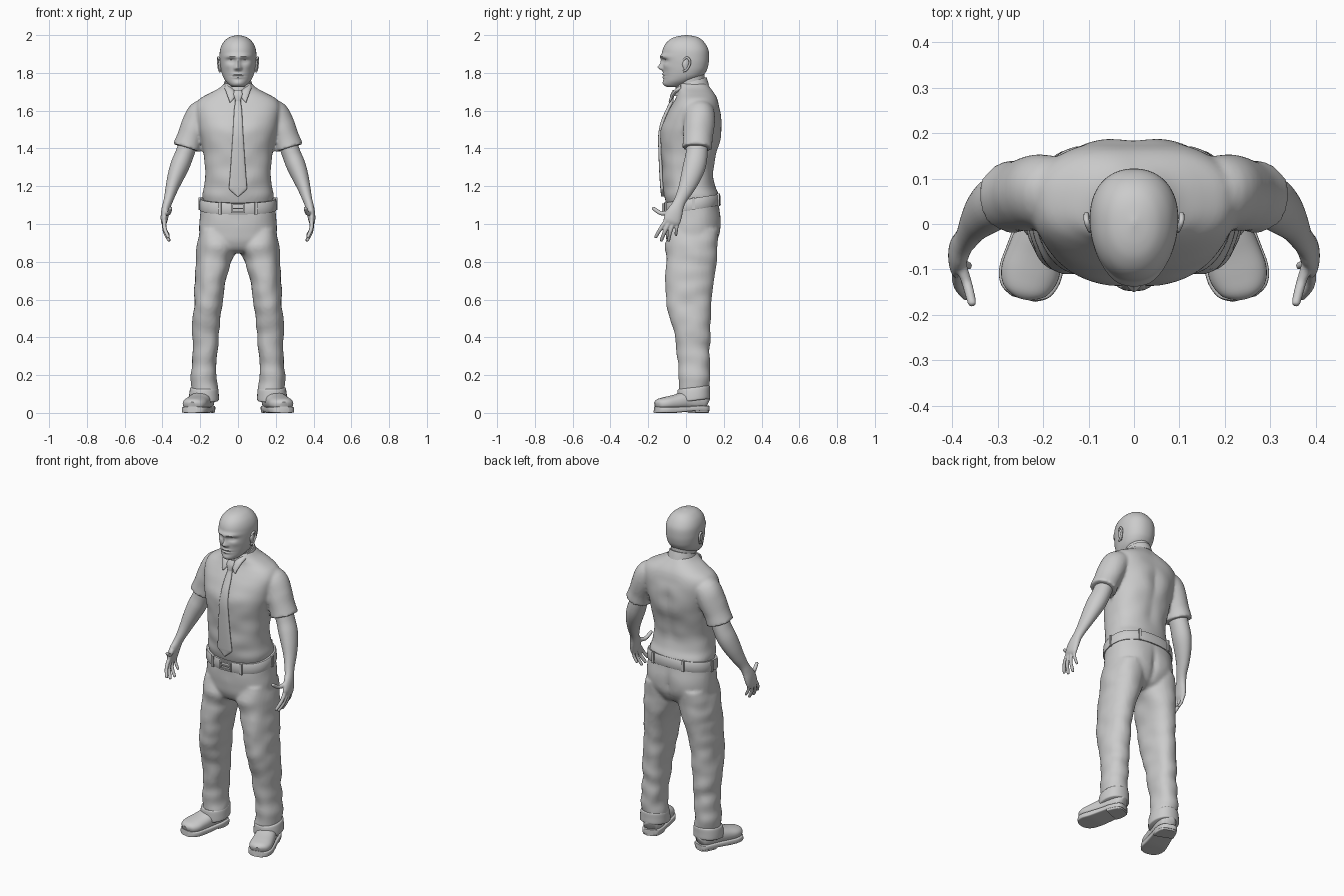
import bpy, bmesh, math
from mathutils import Vector, Matrix, noise


def spline(secs, steps):
    """Catmull-Rom interpolation of section rows."""
    out = []
    for i in range(len(secs) - 1):
        a, b, c, d = (secs[max(0, min(len(secs) - 1, i + k))] for k in (-1, 0, 1, 2))
        for s in range(steps):
            t = s / steps
            out.append([0.5 * (2 * q + (r - p) * t + (2 * p - 5 * q + 4 * r - w) * t * t
                               + (3 * q - p - 3 * r + w) * t ** 3) for p, q, r, w in zip(a, b, c, d)])
    return out + [list(secs[-1])]


def loft(bm, secs, n=32, steps=5, p=2.0, flat=True, side=1, slope=0.0, fold=0.0, taper=0.0, bumps=()):
    """Skin superellipse sections (x, y, z, rx, ry); flat keeps slices horizontal."""
    rows = spline(secs, steps)
    pts = [Vector(r[:3]) for r in rows]
    rings = []
    for i, r in enumerate(rows):
        u, v = Vector((1, 0, 0)), Vector((0, 1, 0))
        if not flat:
            t = (pts[min(i + 1, len(pts) - 1)] - pts[max(i - 1, 0)]).normalized()
            u = (u - t * t.x).normalized()
            v = t.cross(u)
        ring = []
        for k in range(n):
            a = 2 * math.pi * k / n
            c, s = math.cos(a), math.sin(a)
            d = u * math.copysign(abs(c) ** (2 / p), c) * max(r[3], .001) \
                + v * math.copysign(abs(s) ** (2 / p), s) * max(r[4], .001)
            if fold:
                q = pts[i] + d
                d += d.normalized() * fold * noise.noise(Vector((abs(q.x) * 9, q.y * 9, q.z * 13)))
            co = pts[i] + d
            co.x *= 1 + taper * co.y
            co.z += slope * d.y
            for bx, bz, sx, sz, amp, face in bumps:
                w = max(0, min(1, d.y * face * 20))
                for m in ((1, -1) if bx else (1,)):
                    co.y += face * w * amp * math.exp(-((co.x - m * bx) / sx) ** 2 / 2 - ((r[2] - bz) / sz) ** 2 / 2)
            ring.append(bm.verts.new((co.x * side, co.y, co.z)))
        rings.append(ring)
    for a, b in zip(rings, rings[1:]):
        for k in range(n):
            bm.faces.new((a[k], a[(k + 1) % n], b[(k + 1) % n], b[k]))
    bm.faces.new(rings[0][::-1])
    bm.faces.new(rings[-1])


def slices(rows):
    """(z, half width, front y, back y) to section rows."""
    return [(0, (f + b) / 2, z, w, (b - f) / 2) for z, w, f, b in rows]


def box(bm, loc, size, turn=0.0):
    m = Matrix.Translation(loc) @ Matrix.Rotation(turn, 4, 'Z') @ Matrix.Diagonal((*size, 1))
    bmesh.ops.create_cube(bm, size=1, matrix=m)


def finish(name, bm, voxel=0.0, smooth=3):
    bmesh.ops.recalc_face_normals(bm, faces=bm.faces)
    me = bpy.data.meshes.new(name)
    bm.to_mesh(me)
    bm.free()
    ob = bpy.data.objects.new(name, me)
    bpy.context.collection.objects.link(ob)
    bpy.context.view_layer.objects.active = ob
    bpy.ops.object.select_all(action='DESELECT')
    ob.select_set(True)
    if voxel:
        me.polygons.foreach_set("use_smooth", [True] * len(me.polygons))
        r = ob.modifiers.new("merge", 'REMESH')
        r.mode, r.voxel_size, r.use_smooth_shade = 'VOXEL', voxel, True
        s = ob.modifiers.new("soften", 'SMOOTH')
        s.factor, s.iterations = 0.5, smooth
    else:
        bpy.ops.object.shade_smooth_by_angle(angle=math.radians(40))
    return ob


# head with sculpted face
bm = bmesh.new()
face = [(.035, 1.887, .026, .009, .012, -1), (.036, 1.864, .016, .009, -.014, -1), (.036, 1.862, .011, .004, .006, -1),
        (0, 1.852, .009, .020, .012, -1), (0, 1.829, .011, .010, .021, -1), (.013, 1.823, .006, .006, .008, -1),
        (0, 1.792, .020, .004, .007, -1), (0, 1.777, .018, .005, .007, -1), (0, 1.785, .024, .002, -.004, -1),
        (0, 1.747, .020, .010, .006, -1), (.055, 1.835, .015, .012, .004, -1)]
loft(bm, slices([(1.725, .03, -.10, -.02), (1.735, .046, -.115, .0), (1.755, .066, -.118, .04), (1.78, .080, -.119, .085),
                 (1.81, .089, -.121, .108), (1.84, .094, -.123, .118), (1.875, .097, -.126, .122), (1.92, .095, -.124, .119),
                 (1.955, .082, -.108, .102), (1.98, .060, -.08, .078), (1.993, .036, -.047, .05), (2.0, .004, -.003, .008)]),
     n=128, steps=7, p=2.15, taper=.7, bumps=face)
finish("head", bm)

# neck
bm = bmesh.new()
loft(bm, slices([(1.66, .072, -.04, .11), (1.73, .066, -.048, .10), (1.80, .068, -.05, .098)]))
finish("neck", bm)

# ears: bowl plus curled rim
bm = bmesh.new()
for s in (1, -1):
    loft(bm, [(.094, .0, 1.81, .006, .006), (.096, -.002, 1.845, .009, .018), (.096, .003, 1.872, .006, .01)], n=16, side=s)
    loft(bm, [(.096, -.014, 1.808, .006, .006), (.100, .004, 1.818, .006, .006), (.104, .019, 1.845, .006, .006),
              (.105, .019, 1.868, .006, .006), (.104, .004, 1.881, .006, .006), (.098, -.013, 1.868, .005, .005)],
         n=12, side=s, flat=False)
finish("ears", bm)

# short sleeved shirt
bm = bmesh.new()
body = [(0, 1.45, .02, .12, -.008, 1), (.09, 1.53, .05, .06, .006, 1), (.085, 1.50, .05, .04, .008, -1), (0, 1.5, .015, .06, -.006, -1)]
loft(bm, slices([(1.10, .180, -.10, .165), (1.15, .188, -.115, .172), (1.20, .178, -.122, .157), (1.28, .176, -.127, .147),
                 (1.38, .184, -.132, .166), (1.47, .201, -.133, .183), (1.56, .222, -.112, .186), (1.62, .226, -.083, .178),
                 (1.66, .205, -.06, .166), (1.69, .155, -.047, .150), (1.72, .098, -.047, .128), (1.745, .07, -.045, .11)]),
     n=64, steps=6, p=2.35, fold=.006, bumps=body)
for s in (1, -1):
    loft(bm, [(.14, .07, 1.605, .05, .07), (.19, .07, 1.58, .078, .082), (.224, .07, 1.52, .076, .082),
              (.25, .062, 1.46, .071, .078), (.266, .059, 1.42, .073, .079), (.272, .058, 1.402, .076, .081)],
         flat=False, side=s, fold=.005)
finish("shirt", bm, .009)

# collar band and wings
bm = bmesh.new()
loft(bm, slices([(1.705, .084, -.062, .122), (1.73, .078, -.058, .115), (1.752, .072, -.054, .108)]), n=48, slope=.32)
for s in (1, -1):
    loft(bm, [(.058, -.022, 1.725, .016, .012), (.042, -.056, 1.702, .022, .01), (.036, -.076, 1.672, .018, .008),
              (.042, -.088, 1.645, .003, .004)], n=16, flat=False, side=s)
finish("collar", bm)

# necktie with knot
bm = bmesh.new()
tie = [(1.71, -.060, .018), (1.685, -.072, .024), (1.66, -.076, .016), (1.645, -.078, .015), (1.60, -.099, .021),
       (1.54, -.124, .024), (1.47, -.137, .028), (1.38, -.136, .034), (1.28, -.132, .041), (1.20, -.127, .047),
       (1.18, -.125, .043), (1.145, -.122, .003)]
loft(bm, [(0, y, z, w, .010) for z, y, w in tie], n=24, p=2.6)
finish("necktie", bm)

# trousers
bm = bmesh.new()
loft(bm, slices([(1.11, .196, -.108, .172), (1.04, .202, -.110, .180), (.97, .208, -.110, .180), (.92, .20, -.102, .172),
                 (.87, .16, -.075, .145), (.85, .09, -.03, .10)]), n=64, p=2.3, fold=.004, slope=.1,
     bumps=[(.09, .98, .05, .06, .007, 1), (0, .95, .012, .08, -.012, 1)])
for s in (1, -1):
    loft(bm, [(.108, .035, .97, .098, .132), (.112, .032, .87, .105, .138), (.129, .028, .80, .093, .135),
              (.143, .020, .70, .084, .127), (.155, .015, .60, .077, .119), (.164, .022, .50, .073, .108),
              (.170, .035, .40, .071, .095), (.176, .042, .30, .066, .086), (.178, .042, .20, .064, .083),
              (.180, .040, .12, .068, .084), (.180, .040, .08, .070, .084)], p=2.25, side=s, fold=.012)
finish("trousers", bm, .01)

# turned up trouser cuffs
bm = bmesh.new()
for s in (1, -1):
    loft(bm, [(.180, .040, .065, .074, .082), (.180, .040, .072, .079, .087), (.180, .040, .10, .078, .087),
              (.179, .041, .128, .074, .086), (.179, .041, .135, .066, .082)], p=2.2, side=s, slope=.12)
finish("trouser_cuffs", bm)

# belt with loops and buckle
bm = bmesh.new()
loft(bm, slices([(1.076, .200, -.112, .178), (1.080, .205, -.117, .184), (1.130, .202, -.117, .181), (1.134, .196, -.112, .175)]),
     n=64, steps=2, p=2.35, slope=.16)
finish("belt", bm)
bm = bmesh.new()
for s in (1, -1):
    for x, y, z, turn in ((.095, -.106, 1.083, .2), (.202, .04, 1.106, 1.57), (.10, .171, 1.128, -.2)):
        box(bm, (x * s, y, z), (.014, .014, .066), turn * s)
finish("belt_loops", bm)
bm = bmesh.new()
for x in (-.034, .034):
    box(bm, (x, -.120, 1.083), (.008, .012, .052))
for z in (1.061, 1.105):
    box(bm, (0, -.120, z), (.07, .012, .008))
box(bm, (.0, -.122, 1.083), (.06, .008, .006))
finish("belt_buckle", bm)

# bare arms and hands
bm = bmesh.new()
fingers = [((.390, -.108, 1.015), (.388, -.135, .975), (.370, -.160, .932), .0105),
           ((.393, -.088, 1.010), (.388, -.112, .960), (.366, -.130, .915), .0105),
           ((.393, -.066, 1.010), (.388, -.082, .960), (.364, -.092, .913), .0100),
           ((.390, -.045, 1.015), (.386, -.050, .975), (.368, -.053, .942), .0090),
           ((.383, -.085, 1.065), (.368, -.130, 1.056), (.357, -.173, 1.083), .0115)]
for s in (1, -1):
    loft(bm, [(.25, .060, 1.46, .050, .055), (.283, .056, 1.37, .050, .058), (.307, .045, 1.31, .051, .060),
              (.330, .026, 1.25, .044, .054), (.350, .002, 1.19, .034, .043), (.366, -.026, 1.135, .026, .033),
              (.377, -.042, 1.10, .023, .033), (.386, -.060, 1.06, .022, .043), (.391, -.074, 1.02, .018, .046),
              (.391, -.080, 1.0, .011, .040)], flat=False, side=s)
    for a, b, c, r in fingers:
        tip = Vector(c) + (Vector(c) - Vector(b)).normalized() * r * .7
        loft(bm, [(*a, r * 1.1, r * 1.1), (*b, r, r), (*c, r * .85, r * .85), (*tip, r * .3, r * .3)],
             n=12, flat=False, side=s)
finish("arms_and_hands", bm, .0045, 2)

# shoes: uppers, soles and heel blocks
foot = [(.166, .114, .055, .018, .025), (.170, .100, .060, .042, .042), (.179, .055, .064, .054, .052),
        (.195, 0, .064, .057, .050), (.215, -.06, .054, .062, .042), (.230, -.11, .048, .064, .036),
        (.239, -.145, .044, .050, .030), (.243, -.161, .040, .022, .018)]
bm = bmesh.new()
for s in (1, -1):
    loft(bm, foot, flat=False, side=s, p=2.3)
finish("shoe_uppers", bm)
bm = bmesh.new()
rise = [.024, .024, .024, .020, .016, .016, .016, .017]
for s in (1, -1):
    loft(bm, [(x, y - (.003 if y < 0 else -.003), z, rx + .005, z if y < -.05 else .014)
              for (x, y, _, rx, _), z in zip(foot, rise)], flat=False, side=s, p=7)
    loft(bm, [(x, y, .014, rx + .004, .014) for x, y, _, rx, _ in foot[:3]] + [(.188, .03, .014, .058, .014)],
         flat=False, side=s, p=7)
finish("shoe_soles", bm)
